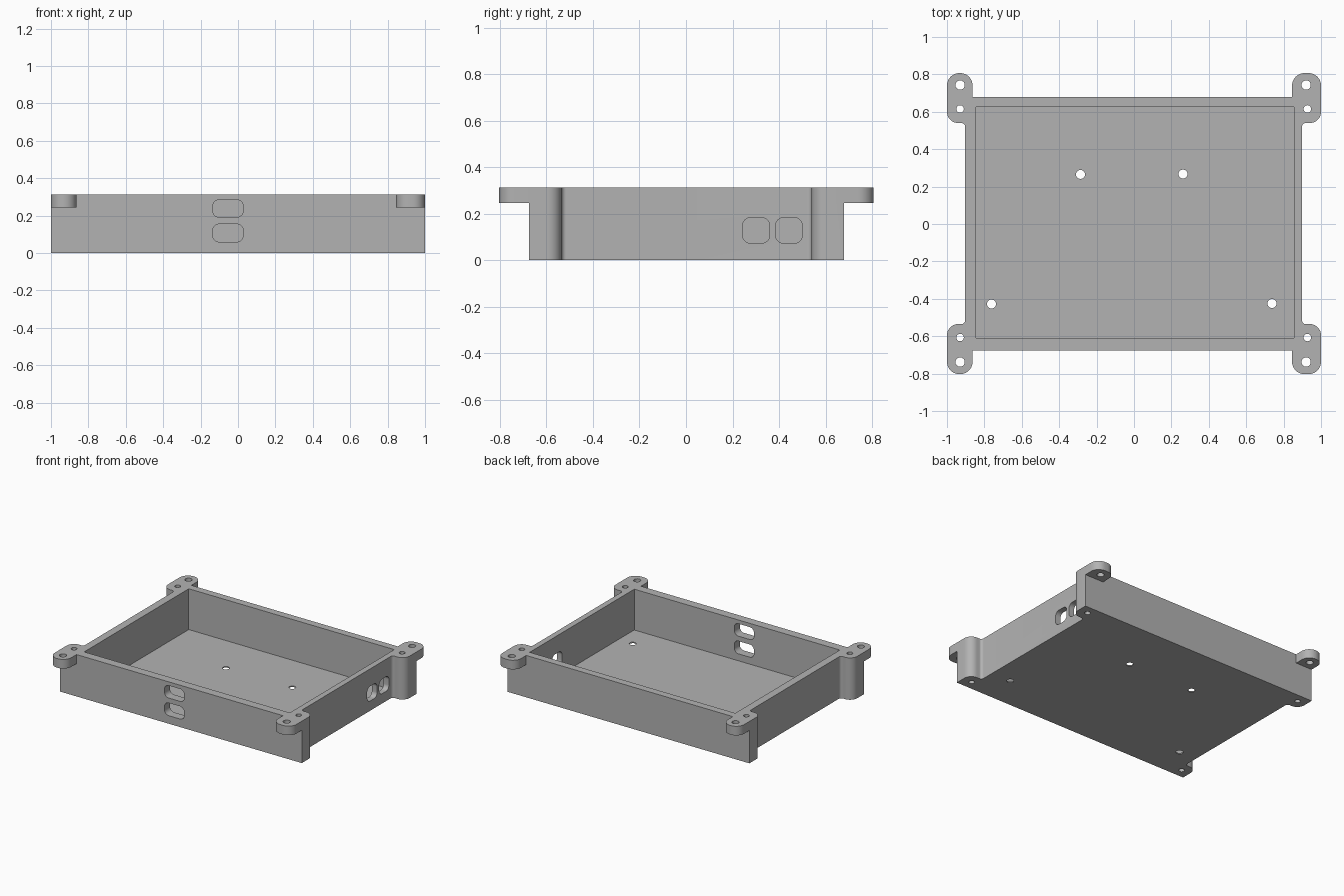
import bpy, bmesh, math
from mathutils import Vector, Matrix

cube = bpy.data.objects.get("Cube")
if cube:
    bpy.data.objects.remove(cube, do_unlink=True)

grey = bpy.data.materials.new("plain grey")
grey.use_nodes = True
colour = (0.45, 0.45, 0.45, 1)
grey.diffuse_color = colour
grey.node_tree.nodes["Principled BSDF"].inputs["Base Color"].default_value = colour

HEIGHT, EAR_BOTTOM, FLOOR = 0.313, 0.245, 0.008


def rounded(points, steps=10):
    """Outline through (x, y, radius) corners, rounded inward or outward."""
    out = []
    for i, (x, y, r) in enumerate(points):
        p = Vector((x, y))
        if r == 0:
            out.append(p)
            continue
        a = (Vector(points[i - 1][:2]) - p).normalized()
        b = (Vector(points[(i + 1) % len(points)][:2]) - p).normalized()
        for k in range(steps + 1):
            t = k / steps * math.pi / 2
            out.append(p + a * r * (1 - math.sin(t)) + b * r * (1 - math.cos(t)))
    return out


def rect(x0, x1, y0, y1, r=0.0):
    return rounded([(x0, y0, r), (x1, y0, r), (x1, y1, r), (x0, y1, r)])


def prism(name, outline, low, high, matrix=None):
    bm = bmesh.new()
    face = bm.faces.new([bm.verts.new((p.x, p.y, low)) for p in outline])
    made = bmesh.ops.extrude_face_region(bm, geom=[face])
    top = [v for v in made["geom"] if isinstance(v, bmesh.types.BMVert)]
    bmesh.ops.translate(bm, verts=top, vec=(0, 0, high - low))
    if matrix:
        bm.transform(matrix)
    bmesh.ops.recalc_face_normals(bm, faces=bm.faces)
    mesh = bpy.data.meshes.new(name)
    bm.to_mesh(mesh)
    bm.free()
    mesh.materials.append(grey)
    ob = bpy.data.objects.new(name, mesh)
    bpy.context.collection.objects.link(ob)
    return ob


def circle(x, y, r, n=24):
    return [Vector((x + r * math.cos(k * math.tau / n), y + r * math.sin(k * math.tau / n)))
            for k in range(n)]


def combine(target, tool, operation):
    mod = target.modifiers.new(tool.name, "BOOLEAN")
    mod.operation, mod.object, mod.solver = operation, tool, "EXACT"
    bpy.context.view_layer.objects.active = target
    bpy.ops.object.modifier_apply(modifier=mod.name)
    bpy.data.objects.remove(tool, do_unlink=True)


# Tray body with a full-height column at each corner
L, R, FRONT, BACK = -0.903, 0.898, -0.675, 0.68
COL_F, COL_B, ROUND, FILLET = -0.535, 0.54, 0.06, 0.02
tray = prism("tray", rounded([
    (-1, FRONT, 0), (1, FRONT, 0), (1, COL_F, ROUND), (R, COL_F, FILLET),
    (R, COL_B, FILLET), (1, COL_B, ROUND), (1, BACK, 0), (-1, BACK, 0),
    (-1, COL_B, ROUND), (L, COL_B, FILLET), (L, COL_F, FILLET), (-1, COL_F, ROUND)]),
    0, HEIGHT)

# Mounting ears on the upper corners
for x0, x1 in ((-1, -0.863), (0.845, 1)):
    for y0, y1, tip in ((-0.803, FRONT + 0.03, 0), (BACK - 0.03, 0.807, 1)):
        rf, rb = (0, 0.067) if tip else (0.067, 0)
        ear = prism("ear", rounded([(x0, y0, rf), (x1, y0, rf), (x1, y1, rb), (x0, y1, rb)]),
                    EAR_BOTTOM, HEIGHT)
        combine(tray, ear, "UNION")

# Open cavity
combine(tray, prism("cavity", rect(-0.845, 0.855, -0.61, 0.625), FLOOR, 1), "DIFFERENCE")

# Screw holes in ears, columns and floor
holes = [(x, y, 0.025) for x in (-0.93, 0.92) for y in (-0.738, 0.743)]
holes += [(x, y, 0.02) for x in (-0.93, 0.927) for y in (-0.607, 0.615)]
holes += [(x, y, 0.024) for x, y in
          ((-0.286, 0.265), (0.262, 0.267), (-0.762, -0.428), (0.738, -0.425))]
for x, y, r in holes:
    combine(tray, prism("screw_hole", circle(x, y, r), -1, 1), "DIFFERENCE")

# Rounded openings in the front wall
upright = Matrix.Rotation(math.pi / 2, 4, "X")
for z0, z1 in ((0.06, 0.155), (0.192, 0.285)):
    combine(tray, prism("front_opening", rect(-0.135, 0.028, z0, z1, 0.035), 0.5, 0.8, upright),
            "DIFFERENCE")

# Rounded openings in the left side wall
sideways = Matrix.Rotation(math.pi / 2, 4, "Z") @ upright
for y0, y1 in ((0.243, 0.36), (0.385, 0.5)):
    combine(tray, prism("side_opening", rect(y0, y1, 0.073, 0.183, 0.035), 0.75, 0.96, sideways),
            "DIFFERENCE")

# Smooth the curved walls, keep the edges sharp
bpy.ops.object.select_all(action="DESELECT")
tray.select_set(True)
bpy.context.view_layer.objects.active = tray
bpy.ops.object.shade_smooth_by_angle(angle=math.radians(30))
